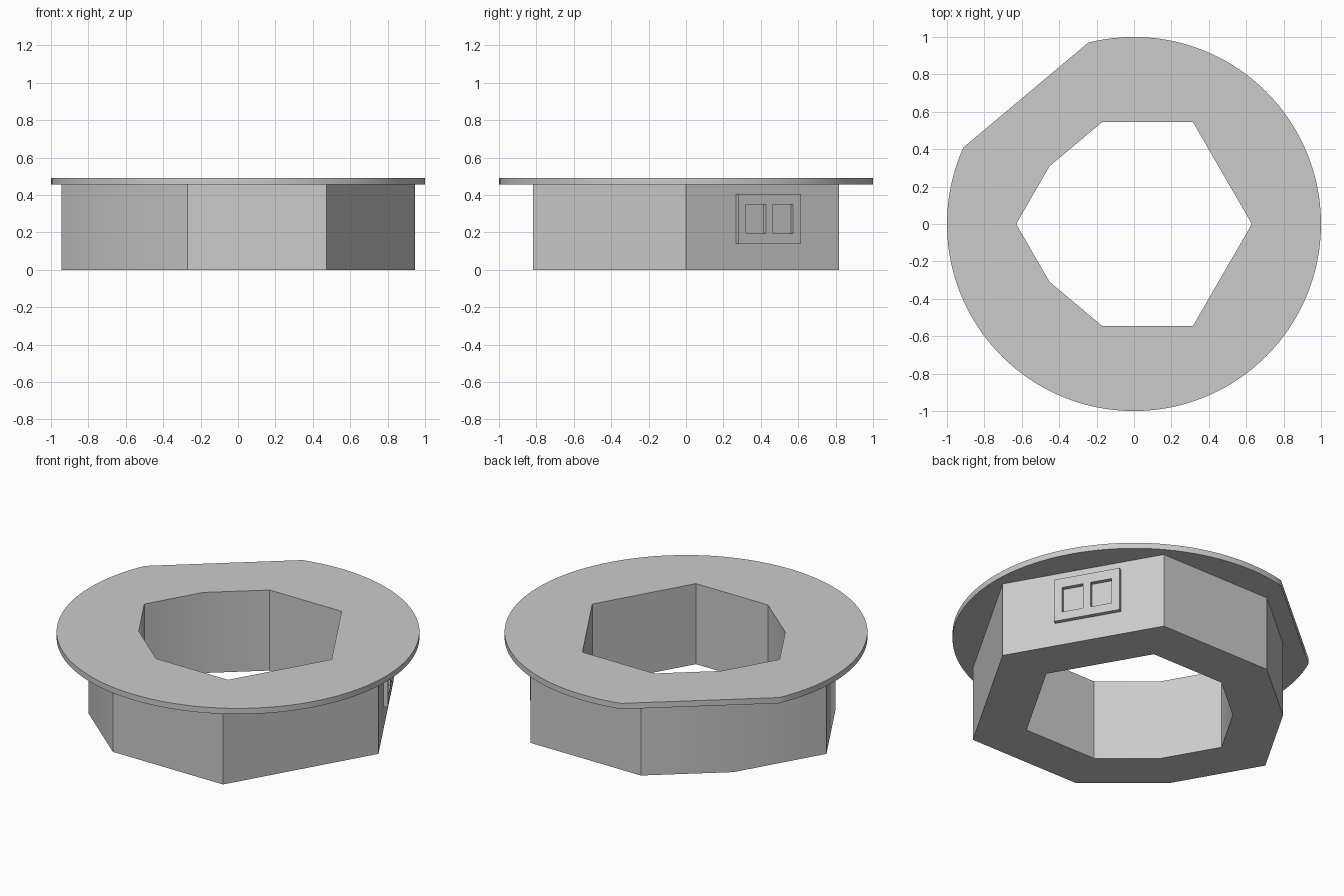
import bpy
import bmesh
from math import sin, cos, tan, radians, acos, sqrt
from mathutils import Matrix

if "Cube" in bpy.data.objects:
    bpy.data.objects.remove(bpy.data.objects["Cube"])

CUT = radians(40)          # slope of the trimmed corners
BODY_R, HOLE_R = 0.945, 0.63
BODY_TOP, FLANGE_TOP = 0.455, 0.49

grey = bpy.data.materials.new("plain grey")
grey.use_nodes = True
colour = (0.6, 0.6, 0.6, 1)
grey.diffuse_color = colour
grey.node_tree.nodes["Principled BSDF"].inputs["Base Color"].default_value = colour


def finish(name, bm):
    bmesh.ops.recalc_face_normals(bm, faces=bm.faces)
    mesh = bpy.data.meshes.new(name)
    bm.to_mesh(mesh)
    bm.free()
    mesh.materials.append(grey)
    obj = bpy.data.objects.new(name, mesh)
    bpy.context.collection.objects.link(obj)
    bpy.ops.object.select_all(action="DESELECT")
    obj.select_set(True)
    bpy.context.view_layer.objects.active = obj
    bpy.ops.object.shade_smooth_by_angle(angle=radians(30))
    return obj


def cut_hexagon(radius, cut):
    """Hexagon whose two -x corners are trimmed at distance cut from the axis."""
    h = radius * sqrt(3) / 2
    s, c, t = sin(CUT), cos(CUT), sqrt(3)
    x1 = (c * h - cut) / s
    x2 = (cut - c * t * radius) / (c * t - s)
    half = [(radius / 2, h), (x1, h), (x2, t * (x2 + radius))]
    return [(radius, 0)] + half + [(-radius, 0)] + [(x, -y) for x, y in reversed(half)]


def ring_prism(name, outer, inner, z0, z1):
    bm = bmesh.new()
    edges = []
    for loop in (outer, inner):
        vs = [bm.verts.new((x, y, z0)) for x, y in loop]
        edges += [bm.edges.new((a, b)) for a, b in zip(vs, vs[1:] + vs[:1])]
    bmesh.ops.triangle_fill(bm, edges=edges, use_beauty=True)
    bmesh.ops.dissolve_limit(bm, angle_limit=0.01, verts=[], edges=bm.edges[:])
    res = bmesh.ops.extrude_face_region(bm, geom=bm.faces[:], use_keep_orig=True)
    top = [g for g in res["geom"] if isinstance(g, bmesh.types.BMVert)]
    bmesh.ops.translate(bm, verts=top, vec=(0, 0, z1 - z0))
    return finish(name, bm)


# Hexagonal body and round flange with one flat, sharing the same hole
hole = cut_hexagon(HOLE_R, 0.527)
ring_prism("body", cut_hexagon(BODY_R, 0.80), hole, 0, BODY_TOP)

half_flat = acos(0.9)
start = radians(130) + half_flat
sweep = radians(360) - 2 * half_flat
steps = 120
rim = [(cos(start + sweep * i / steps), sin(start + sweep * i / steps))
       for i in range(steps + 1)]
ring_prism("flange", rim, hole, BODY_TOP, FLANGE_TOP)

# Raised socket plate with two windows, on the back right side of the body
across = [0.309, 0.357, 0.48, 0.524, 0.647, 0.695]
up = [0.142, 0.193, 0.348, 0.406]
depth = 0.025
bm = bmesh.new()
grid = [[bm.verts.new((s, z, 0)) for z in up] for s in across]
for i in range(len(across) - 1):
    for j in range(len(up) - 1):
        if not (j == 1 and i in (1, 3)):
            bm.faces.new((grid[i][j], grid[i + 1][j], grid[i + 1][j + 1], grid[i][j + 1]))
res = bmesh.ops.extrude_face_region(bm, geom=bm.faces[:], use_keep_orig=True)
front = [g for g in res["geom"] if isinstance(g, bmesh.types.BMVert)]
bmesh.ops.translate(bm, verts=front, vec=(0, 0, depth))
plate = finish("socket_plate", bm)
plate.matrix_world = (Matrix.Translation((BODY_R, 0, 0))
                      @ Matrix.Rotation(radians(120), 4, "Z")
                      @ Matrix.Rotation(radians(90), 4, "X"))
